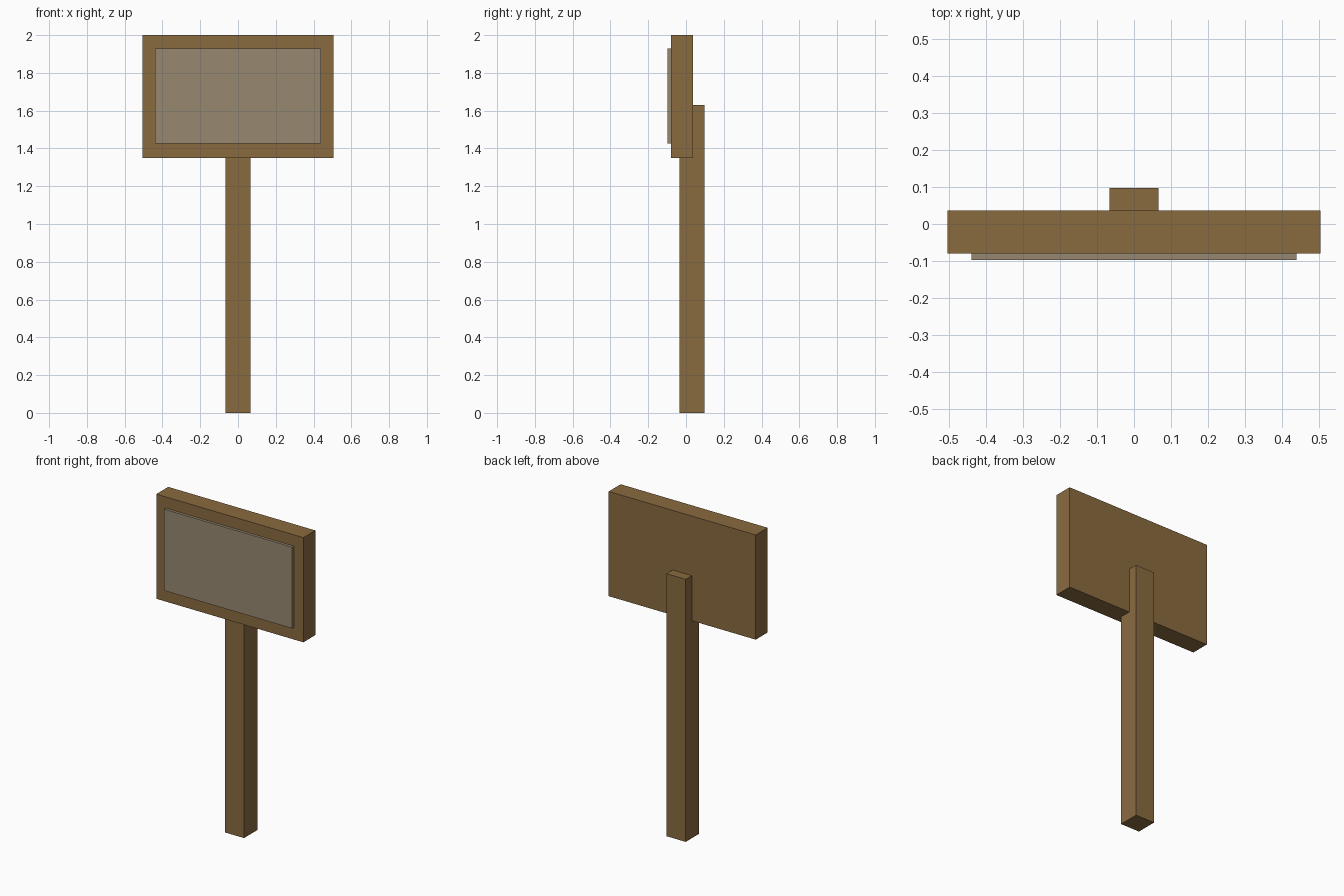
import bpy
from mathutils import Vector

cube = bpy.data.objects.get("Cube")
if cube:
    bpy.data.objects.remove(cube, do_unlink=True)


def make_material(name, rgb):
    mat = bpy.data.materials.new(name)
    mat.use_nodes = True
    color = (*rgb, 1.0)
    mat.diffuse_color = color
    bsdf = next(n for n in mat.node_tree.nodes if n.type == 'BSDF_PRINCIPLED')
    bsdf.inputs["Base Color"].default_value = color
    return mat


def box(name, low, high, mat):
    """Flat-faced box spanning two opposite corners."""
    low, high = Vector(low), Vector(high)
    bpy.ops.mesh.primitive_cube_add(size=1, location=(low + high) / 2)
    obj = bpy.context.object
    obj.name = name
    obj.scale = high - low
    bpy.ops.object.transform_apply(location=False, rotation=False, scale=True)
    obj.data.materials.append(mat)
    return obj


wood = make_material("brown wood", (0.254, 0.147, 0.051))
face = make_material("grey beige panel", (0.309, 0.250, 0.165))

# Post, set into the back of the board
box("post", (-0.066, -0.035, 0), (0.066, 0.097, 1.63), wood)

# Sign board
box("sign_board", (-0.505, -0.08, 1.35), (0.505, 0.037, 2), wood)

# Raised message panel on the front
box("sign_panel", (-0.44, -0.097, 1.425), (0.44, -0.075, 1.93), face)
